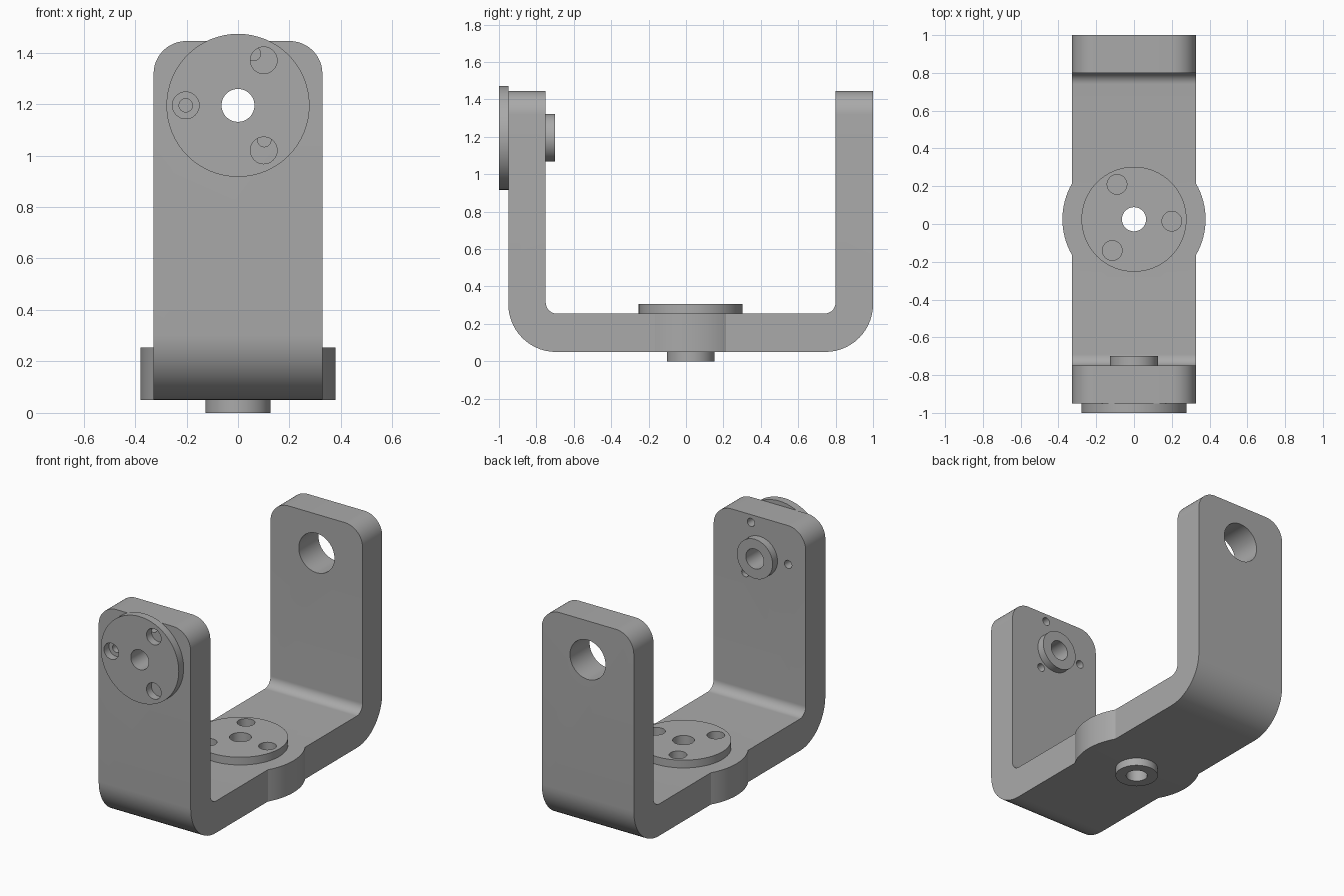
import bpy, bmesh
from math import sin, cos, pi, asin, radians
from mathutils import Matrix, Vector

if "Cube" in bpy.data.objects:
    bpy.data.objects.remove(bpy.data.objects["Cube"])

grey = bpy.data.materials.new("plain grey")
grey.use_nodes = True
COLOUR = (0.4, 0.4, 0.4, 1)
grey.diffuse_color = COLOUR
grey.node_tree.nodes["Principled BSDF"].inputs["Base Color"].default_value = COLOUR

HALF_WIDTH = 0.328
PIVOT_Z = 1.195      # height of the arm holes
HUB_Y = 0.025        # centre of the base plate
DISC, BOSS, BORE, SCREW, PILOT = 0.278, 0.127, 0.064, 0.052, 0.026


def make(name, bm):
    bmesh.ops.recalc_face_normals(bm, faces=bm.faces)
    mesh = bpy.data.meshes.new(name)
    bm.to_mesh(mesh)
    bm.free()
    mesh.materials.append(grey)
    ob = bpy.data.objects.new(name, mesh)
    bpy.context.collection.objects.link(ob)
    return ob


def extrude(bm, points, direction):
    face = bm.faces.new([bm.verts.new(p) for p in points])
    new = bmesh.ops.extrude_face_region(bm, geom=[face])["geom"]
    verts = [v for v in new if isinstance(v, bmesh.types.BMVert)]
    bmesh.ops.translate(bm, verts=verts, vec=direction)


def rod(name, radius, start, end, segments=64):
    """Cylinder between two points."""
    a, b = Vector(start), Vector(end)
    turn = (b - a).to_track_quat('Z', 'Y').to_matrix().to_4x4()
    bm = bmesh.new()
    bmesh.ops.create_cone(bm, cap_ends=True, segments=segments, radius1=radius,
                          radius2=radius, depth=(b - a).length,
                          matrix=Matrix.Translation((a + b) / 2) @ turn)
    return make(name, bm)


def drill(ob, holes, axis, low, high):
    """Cut (u, v, radius) holes along y (u=x, v=z) or z (u=x, v=y)."""
    for u, v, radius in holes:
        ends = [(u, t, v) if axis == 'y' else (u, v, t) for t in (low, high)]
        cutter = rod("cutter", radius, *ends, segments=48)
        mod = ob.modifiers.new("hole", 'BOOLEAN')
        mod.operation, mod.solver, mod.object = 'DIFFERENCE', 'EXACT', cutter
        bpy.context.view_layer.objects.active = ob
        bpy.ops.object.modifier_apply(modifier=mod.name)
        bpy.data.objects.remove(cutter)


def arc(cy, cz, radius, start, steps=14):
    """Quarter turn in the yz plane."""
    return [(-HALF_WIDTH, cy + radius * cos(a), cz + radius * sin(a))
            for a in (radians(start + 90 * i / steps) for i in range(steps + 1))]


# U-shaped bracket: side profile with rounded bends
R, r, TOP, FLOOR = 0.255, 0.06, 1.445, 0.255
inner = arc(0.8 - r, FLOOR + r, r, 270) + [(-HALF_WIDTH, 0.8, TOP)]
inner = [(-HALF_WIDTH, -0.75, TOP)] + arc(-0.75 + r, FLOOR + r, r, 180) + inner
outer = arc(1 - R, 0.05 + R, R, 270) + [(-HALF_WIDTH, 1, TOP)]
outer = [(-HALF_WIDTH, -0.95, TOP)] + arc(-0.95 + R, 0.05 + R, R, 180) + outer
bm = bmesh.new()
extrude(bm, outer + inner[::-1], (2 * HALF_WIDTH, 0, 0))
corners = [e for e in bm.edges
           if all(v.co.z > TOP - 0.001 for v in e.verts)
           and abs(e.verts[0].co.x - e.verts[1].co.x) < 0.001]
bmesh.ops.bevel(bm, geom=corners, offset=0.127, offset_type='OFFSET',
                segments=12, profile=0.5, affect='EDGES')
bracket = make("bracket", bm)

# Three screws around each hub; arm pilots sit slightly off their screw holes
arm_screws = [(-0.203, 0), (0.1, 0.175), (0.1, -0.175)]
arm_pilots = [(-0.203, 0), (0.062, 0.2), (0.102, -0.135)]
base_screws = [(-0.09, 0.185), (0.2, -0.01), (-0.115, -0.165)]

drill(bracket, [(0, PIVOT_Z, BOSS)], 'y', 0.7, 1.1)
drill(bracket, [(0, PIVOT_Z, BORE)] +
      [(x, PIVOT_Z + z, PILOT) for x, z in arm_pilots], 'y', -1.1, -0.6)
drill(bracket, [(0, HUB_Y, BORE)], 'z', -0.1, 0.5)

# Rounded bulges on both sides of the base
bm = bmesh.new()
BULGE = 0.379
half = asin((BULGE**2 - HALF_WIDTH**2) ** 0.5 / BULGE)
for side in (-1, 1):
    angles = [half * (i / 8 - 1) for i in range(17)]
    extrude(bm, [(side * BULGE * cos(a), HUB_Y + BULGE * sin(a), 0.05)
                 for a in angles], (0, 0, FLOOR - 0.05))
bulges = make("base_bulges", bm)

# Arm disc and its inner boss
arm_disc = rod("arm_disc", DISC, (0, -1, PIVOT_Z), (0, -0.95, PIVOT_Z))
drill(arm_disc, [(0, PIVOT_Z, BORE)] +
      [(x, PIVOT_Z + z, SCREW) for x, z in arm_screws], 'y', -1.1, -0.9)
arm_boss = rod("arm_boss", BOSS, (0, -0.75, PIVOT_Z), (0, -0.7, PIVOT_Z))
drill(arm_boss, [(0, PIVOT_Z, BORE)], 'y', -0.8, -0.6)

# Base disc and the boss underneath
base_disc = rod("base_disc", DISC, (0, HUB_Y, FLOOR), (0, HUB_Y, 0.305))
drill(base_disc, [(0, HUB_Y, BORE)] +
      [(x, HUB_Y + y, SCREW) for x, y in base_screws], 'z', 0.2, 0.4)
base_boss = rod("base_boss", BOSS, (0, HUB_Y, 0), (0, HUB_Y, 0.05))
drill(base_boss, [(0, HUB_Y, BORE)], 'z', -0.1, 0.1)

# Smooth the round walls, keep the rims sharp
bpy.ops.object.select_all(action='DESELECT')
for ob in (bracket, bulges, arm_disc, arm_boss, base_disc, base_boss):
    ob.select_set(True)
    bpy.context.view_layer.objects.active = ob
bpy.ops.object.shade_smooth_by_angle(angle=radians(30))
